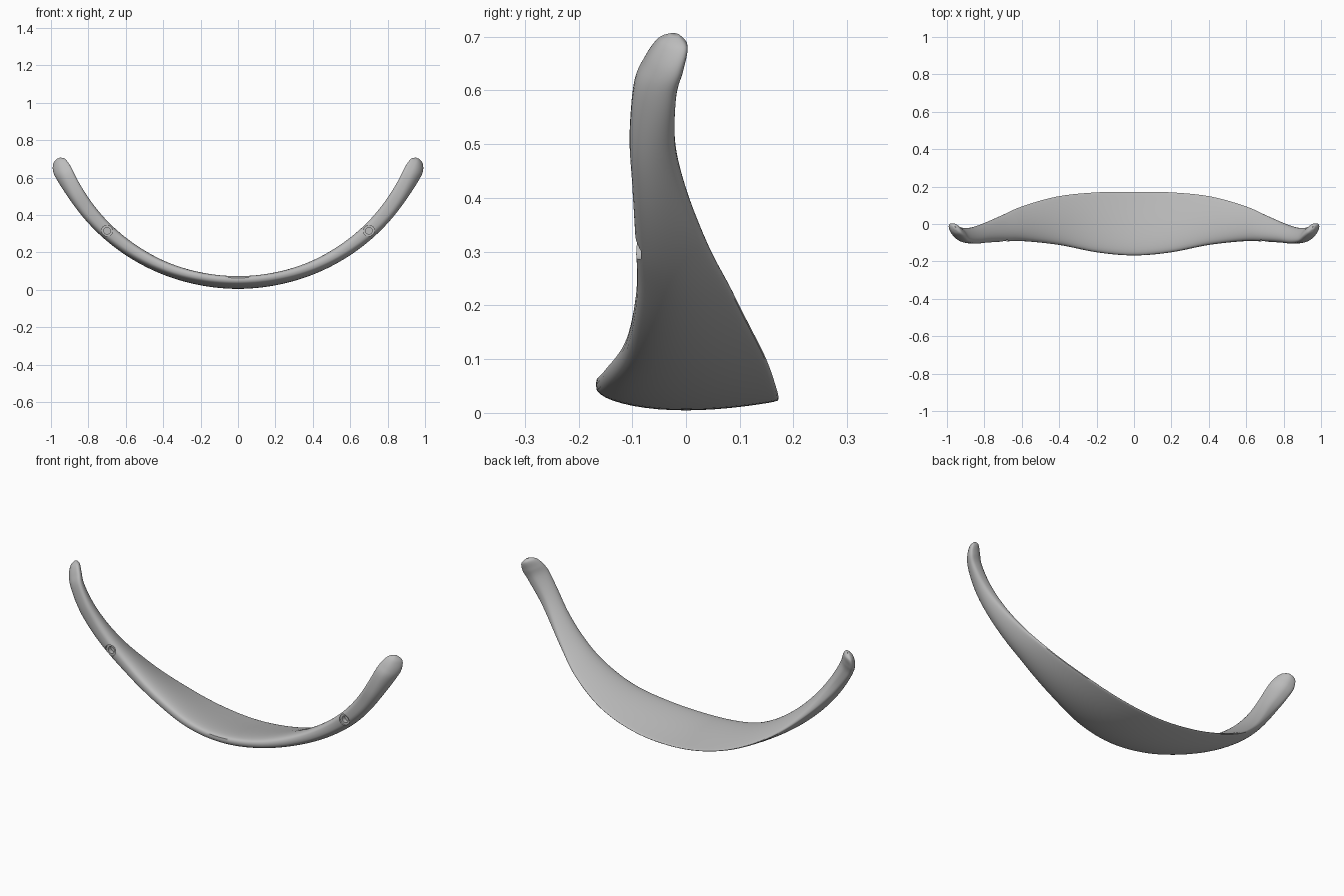
import bpy
import bmesh
import math
from mathutils import Vector

old = bpy.data.objects.get("Cube")
if old:
    bpy.data.objects.remove(old, do_unlink=True)

ARC_RADIUS, ARC_HEIGHT = 1.03, 1.07
RING, STEPS = 40, 8

# Stations from the middle to one tip: angle, front y, back y,
# front and back half thickness, radial shift of front, middle and back
STATIONS = [
    (0, -.168, .172, .036, .008, .013, -.016, -.015),
    (11, -.152, .169, .037, .008, .011, -.013, -.016),
    (23, -.112, .147, .04, .009, .006, -.008, -.018),
    (35, -.092, .093, .044, .012, .004, -.004, -.018),
    (43, -.094, .043, .046, .017, .003, -.003, -.014),
    (51, -.1, 0, .047, .026, .004, -.002, -.011),
    (57, -.105, -.02, .046, .034, .01, -.003, -.013),
    (63, -.097, -.018, .044, .038, .017, -.005, -.024),
    (66, -.077, -.005, .042, .038, .017, -.005, -.026),
    (68.2, -.053, .003, .029, .027, .014, 0, -.016),
    (69.1, -.03, -.012, .008, .008, .006, .004, 0),
]
LAST = len(STATIONS) - 1


def station(k):
    """Station by signed index, mirrored across the middle."""
    k = max(-LAST, min(LAST, k))
    row = STATIONS[abs(k)]
    return (math.copysign(row[0], k),) + row[1:]


def spline(t):
    """Smooth blend of the stations at a fractional index."""
    k = min(math.floor(t), LAST - 1)
    f = t - k
    rows = [station(k + i) for i in (-1, 0, 1, 2)]
    return [b + f * ((c - a) + f * ((2 * a - 5 * b + 4 * c - d)
            + f * (3 * (b - c) + d - a))) / 2 for a, b, c, d in zip(*rows)]


def section(t):
    """Crowned teardrop cross-section, thick in front and thin behind."""
    angle, front, back, thick, thin, s0, s1, s2 = spline(t)
    angle = math.radians(angle)
    points = []
    for i in range(RING):
        u = 2 * math.pi * i / RING
        p = (1 - math.cos(u)) / 2
        half = (thick + (thin - thick) * p ** 1.6) * abs(math.sin(u)) ** 0.65
        shift = s0 * (1 - p) ** 2 + 2 * s1 * p * (1 - p) + s2 * p * p
        r = ARC_RADIUS - shift - math.copysign(half, math.sin(u))
        points.append(Vector((r * math.sin(angle), front + (back - front) * p,
                              ARC_HEIGHT - r * math.cos(angle))))
    return points


def make_band():
    bm = bmesh.new()
    loops = [[bm.verts.new(co) for co in section(j / STEPS)]
             for j in range(-LAST * STEPS, LAST * STEPS + 1)]
    for a, b in zip(loops, loops[1:]):
        for i in range(RING):
            n = (i + 1) % RING
            bm.faces.new((a[i], a[n], b[n], b[i]))
    bm.faces.new(loops[0])
    bm.faces.new(loops[-1])
    bmesh.ops.recalc_face_normals(bm, faces=bm.faces)
    mesh = bpy.data.meshes.new("curved_band")
    bm.to_mesh(mesh)
    bm.free()
    obj = bpy.data.objects.new("curved_band", mesh)
    bpy.context.collection.objects.link(obj)
    return obj


def bore(target, x, z, radius, floor):
    """Cut a round recess from the front down to the given y."""
    depth = 0.2
    bpy.ops.mesh.primitive_cylinder_add(
        vertices=32, radius=radius, depth=depth,
        location=(x, floor - depth / 2, z), rotation=(math.pi / 2, 0, 0))
    cutter = bpy.context.object
    cutter.name = "bore_cutter"
    cutter.hide_render = True
    mod = target.modifiers.new("bore", 'BOOLEAN')
    mod.operation, mod.solver, mod.object = 'DIFFERENCE', 'EXACT', cutter
    bpy.context.view_layer.objects.active = target
    bpy.ops.object.modifier_apply(modifier=mod.name)
    bpy.data.objects.remove(cutter, do_unlink=True)


# Main band
band = make_band()

# Stepped screw holes on the front rim
for side in (-1, 1):
    bore(band, side * 0.7, 0.315, 0.03, -0.084)
    bore(band, side * 0.7, 0.315, 0.018, -0.06)

# Plain grey material
grey = bpy.data.materials.new("plain_grey")
grey.use_nodes = True
colour = (0.5, 0.5, 0.5, 1)
grey.diffuse_color = colour
grey.node_tree.nodes["Principled BSDF"].inputs["Base Color"].default_value = colour
band.data.materials.clear()
band.data.materials.append(grey)

bpy.ops.object.select_all(action='DESELECT')
band.select_set(True)
bpy.context.view_layer.objects.active = band
bpy.ops.object.shade_smooth_by_angle(angle=math.radians(40))
